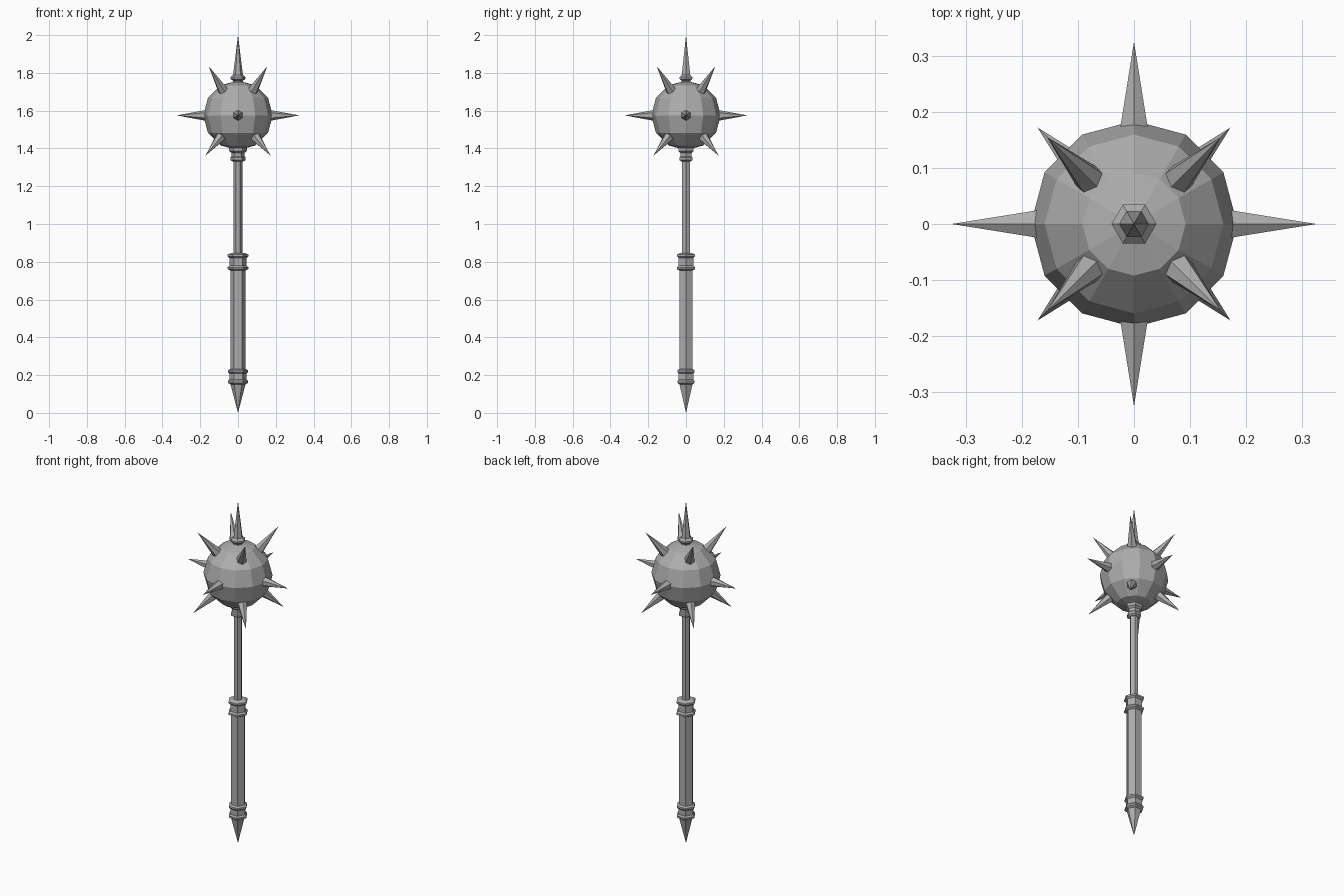
import bpy, bmesh, math
from mathutils import Vector, Matrix

cube = bpy.data.objects.get("Cube")
if cube:
    bpy.data.objects.remove(cube)

steel = bpy.data.materials.new("grey_steel")
steel.use_nodes = True
STEEL = (0.42, 0.42, 0.42, 1)
steel.diffuse_color = STEEL
steel.node_tree.nodes["Principled BSDF"].inputs["Base Color"].default_value = STEEL

BALL_Z = 1.575
BALL_R = 0.184


def add_object(name, bm):
    bmesh.ops.recalc_face_normals(bm, faces=bm.faces)
    mesh = bpy.data.meshes.new(name)
    bm.to_mesh(mesh)
    bm.free()
    mesh.materials.append(steel)
    obj = bpy.data.objects.new(name, mesh)
    bpy.context.collection.objects.link(obj)
    return obj


def turned(name, profile, sides=6):
    """Closed faceted solid from (radius, height) pairs, bottom to top."""
    bm = bmesh.new()
    rings = []
    for r, z in profile:
        if r == 0:
            rings.append([bm.verts.new((0, 0, z))] * sides)
        else:
            rings.append([bm.verts.new((r * math.cos(math.tau * i / sides),
                                        r * math.sin(math.tau * i / sides), z))
                          for i in range(sides)])
    for low, high in zip(rings, rings[1:]):
        for i in range(sides):
            j = (i + 1) % sides
            corners = dict.fromkeys((low[i], low[j], high[j], high[i]))
            bm.faces.new(list(corners))
    for ring, (r, z) in ((rings[0], profile[0]), (rings[-1], profile[-1])):
        if r > 0:
            bm.faces.new(ring)
    return add_object(name, bm)


def collar(name, bottom, top, flange, waist):
    """Band with a chamfered flange at each end."""
    lip, slope = 0.014, 0.008
    inner = waist - 0.006
    turned(name, [(inner, bottom - 0.004), (flange, bottom + 0.004),
                  (flange, bottom + lip), (waist, bottom + lip + slope),
                  (waist, top - lip - slope), (flange, top - lip),
                  (flange, top - 0.004), (inner, top + 0.004)])


# Handle
turned("pommel_spike", [(0, 0), (0.042, 0.16)])
collar("lower_grip_collar", 0.155, 0.23, 0.053, 0.045)
turned("grip", [(0.041, 0.2), (0.041, 0.8)])
collar("upper_grip_collar", 0.757, 0.842, 0.055, 0.045)
turned("shaft", [(0.023, 0.8), (0.023, 1.4)])
turned("neck_collar", [(0.03, 1.332), (0.04, 1.338), (0.04, 1.352), (0.034, 1.358),
                       (0.034, 1.376), (0.047, 1.386), (0.047, 1.402), (0.035, 1.42)])

# Ball head
bm = bmesh.new()
bmesh.ops.create_uvsphere(bm, u_segments=12, v_segments=6, radius=BALL_R,
                          matrix=Matrix.Translation((0, 0, BALL_Z)))
add_object("ball_head", bm)

# Top spike with its flange
turned("top_spike", [(0.026, 1.74), (0.026, 1.758), (0.04, 1.768),
                     (0.04, 1.778), (0.026, 1.79), (0, 2)])


def ball_spike(name, tip):
    tip = Vector(tip)
    spike = turned(name, [(0.03, 0.162), (0, tip.length)])
    # One edge of each spike faces upward
    z_axis = tip.normalized()
    y_axis = Vector((0, 0, 1)).cross(z_axis).normalized()
    x_axis = y_axis.cross(z_axis)
    turn = Matrix((x_axis, y_axis, z_axis)).transposed().to_4x4()
    spike.data.transform(Matrix.Translation((0, 0, BALL_Z)) @ turn)


# Spikes around the ball: level ones on the axes, slanted ones between them
for name, x, y in (("left", 1, 0), ("right", -1, 0), ("front", 0, -1), ("back", 0, 1)):
    ball_spike(name + "_spike", (x * 0.325, y * 0.325, 0))
for side, x in (("left", 1), ("right", -1)):
    for end, y in (("front", -1), ("back", 1)):
        ball_spike(f"upper_{end}_{side}_spike", (x * 0.155, y * 0.155, 0.26))
        ball_spike(f"lower_{end}_{side}_spike", (x * 0.172, y * 0.172, -0.213))
